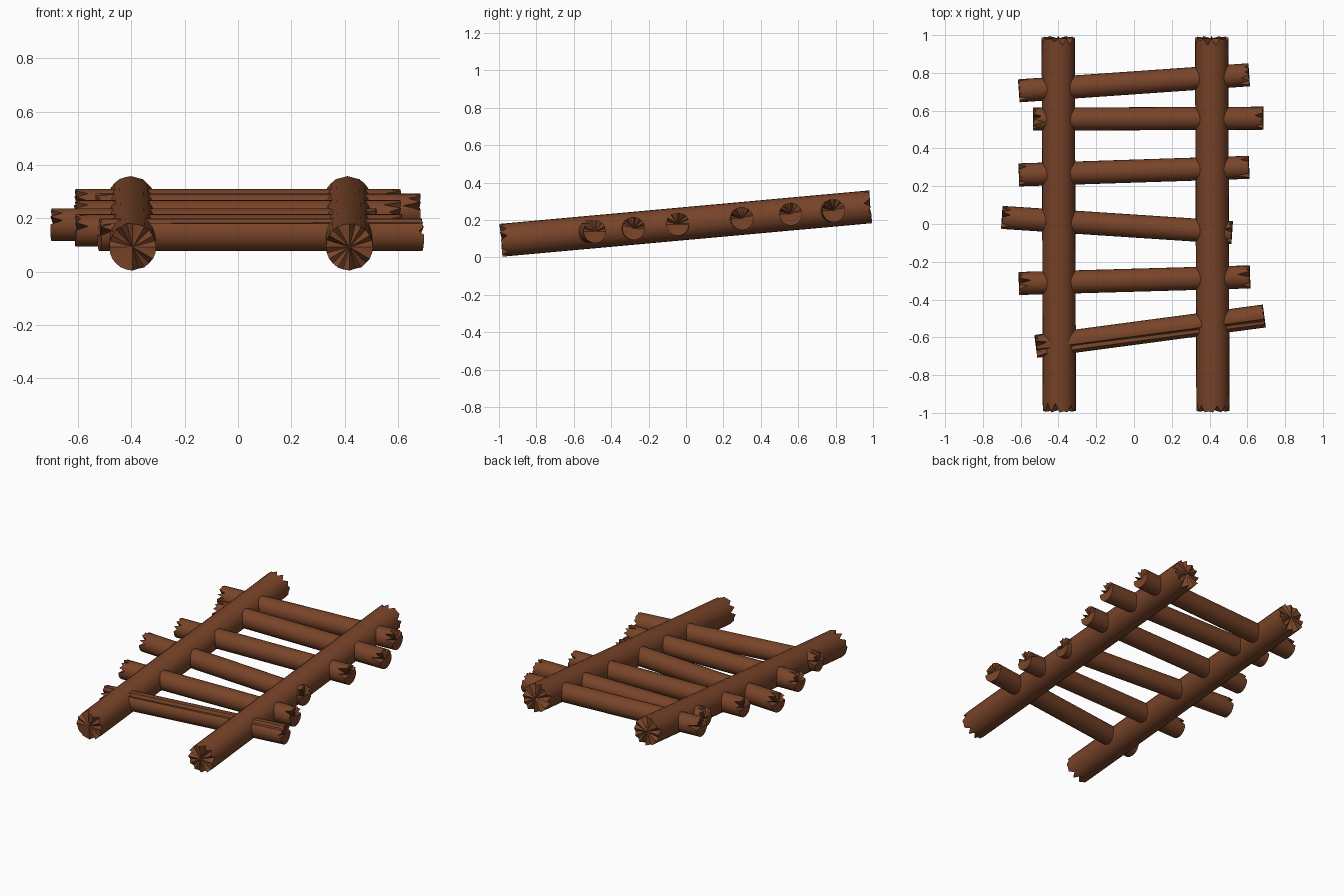
import bpy, bmesh, math, random
from mathutils import Vector

random.seed(4)
if "Cube" in bpy.data.objects:
    bpy.data.objects.remove(bpy.data.objects["Cube"], do_unlink=True)

wood = bpy.data.materials.new("brown_wood")
wood.use_nodes = True
colour = (0.19, 0.058, 0.022, 1)
wood.diffuse_color = colour
wood.node_tree.nodes["Principled BSDF"].inputs["Base Color"].default_value = colour

SIDES = 24


def splinter_depth(i, depth, top_only):
    """How far a rim vertex is broken back from the end of the log."""
    angle = math.tau * i / SIDES
    if i % 2 == 0 or (top_only and math.sin(angle) < -0.1):
        return 0.0
    return depth * random.choice((0.1, 0.3, 0.7, 1.0))


def log(name, start, end, radius, depth, top_only=False, groove=0.0):
    """Round log between two points, with splintered ends and an optional long groove."""
    start, end = Vector(start), Vector(end)
    axis = (end - start).normalized()
    side = axis.cross(Vector((0, 0, 1))).normalized()
    up = side.cross(axis)
    length = (end - start).length
    bm = bmesh.new()

    def ring(distance, direction=0):
        verts = []
        for i in range(SIDES):
            a = math.tau * i / SIDES
            r = radius
            if groove and i == 4:
                r -= groove * (1 - 0.7 * distance / length)
            d = distance
            if direction:
                d += direction * splinter_depth(i, depth, top_only)
            verts.append(bm.verts.new(start + axis * d
                                      + (side * math.cos(a) + up * math.sin(a)) * r))
        return verts

    margin = depth * 1.15
    rings = [ring(0, 1), ring(margin), ring(length - margin), ring(length, -1)]
    for a, b in zip(rings, rings[1:]):
        for i in range(SIDES):
            j = (i + 1) % SIDES
            bm.faces.new((a[i], a[j], b[j], b[i]))
    # Fan caps, slightly hollow
    for rim, d in ((rings[0], 0.006), (rings[-1], length - 0.006)):
        centre = bm.verts.new(start + axis * d)
        for i in range(SIDES):
            bm.faces.new((rim[i], rim[(i + 1) % SIDES], centre))
    bmesh.ops.recalc_face_normals(bm, faces=bm.faces)
    mesh = bpy.data.meshes.new(name)
    bm.to_mesh(mesh)
    bm.free()
    mesh.materials.append(wood)
    obj = bpy.data.objects.new(name, mesh)
    bpy.context.collection.objects.link(obj)
    bpy.ops.object.select_all(action='DESELECT')
    obj.select_set(True)
    bpy.context.view_layer.objects.active = obj
    bpy.ops.object.shade_smooth_by_angle(angle=math.radians(30))


# Long sloping rails
log("right_rail", (-0.395, -0.99, 0.092), (-0.401, 0.988, 0.271), 0.088, 0.05)
log("left_rail", (0.418, -0.99, 0.092), (0.411, 0.988, 0.271), 0.088, 0.05)

# Crooked rungs, back to front: right end, left end, height, groove
rungs = [
    ((-0.61, 0.705), (0.61, 0.79), 0.25, 0.0),
    ((-0.535, 0.555), (0.685, 0.56), 0.232, 0.0),
    ((-0.61, 0.26), (0.61, 0.30), 0.208, 0.0),
    ((-0.70, 0.035), (0.52, -0.045), 0.177, 0.0),
    ((-0.61, -0.315), (0.615, -0.28), 0.155, 0.0),
    ((-0.52, -0.648), (0.69, -0.487), 0.138, 0.02),
]
for n, (a, b, z, groove) in enumerate(rungs, 1):
    log(f"rung_{n}", (*a, z), (*b, z), 0.061, 0.065, True, groove)
